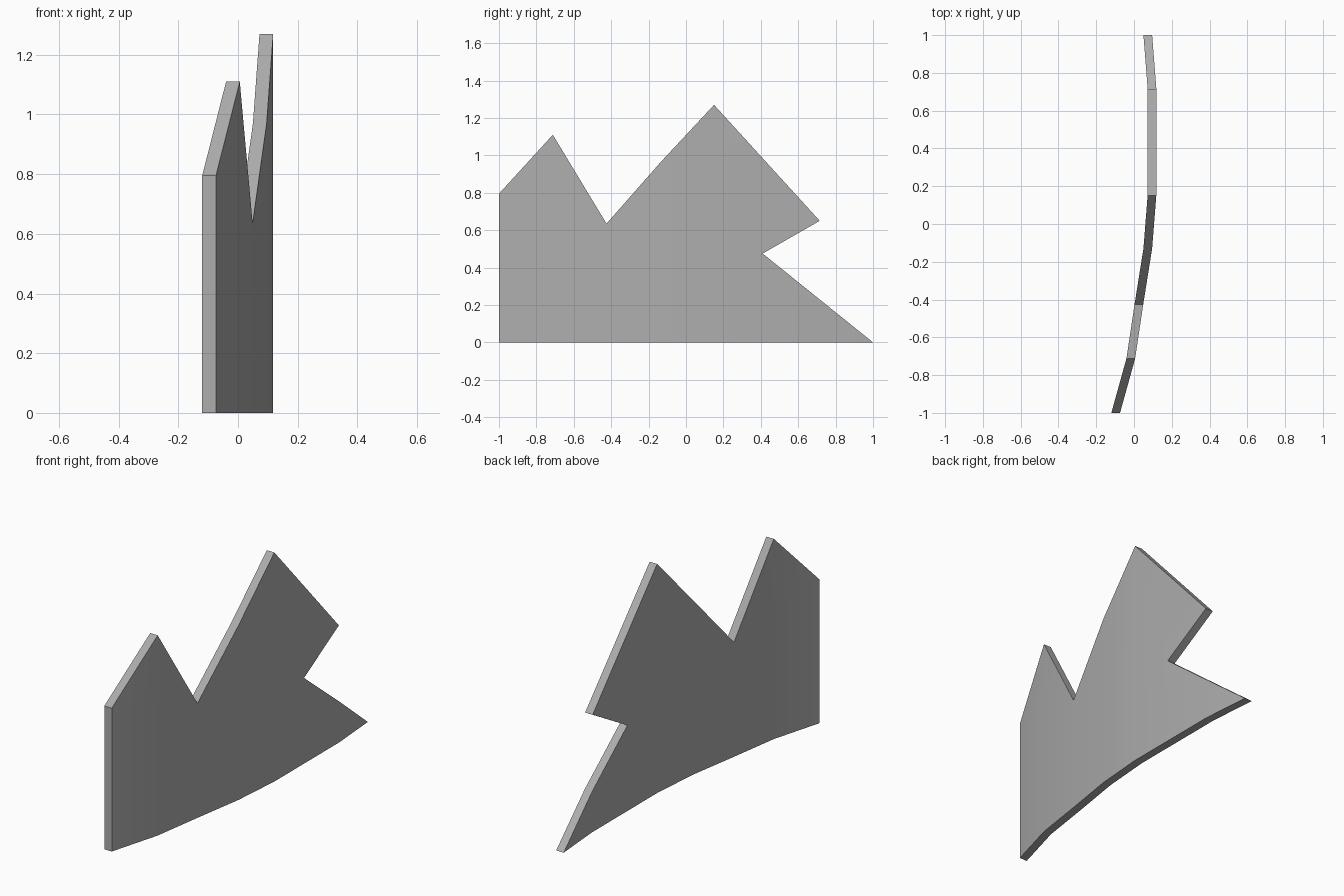
import bpy
import bmesh
import math

if "Cube" in bpy.data.objects:
    bpy.data.objects.remove(bpy.data.objects["Cube"], do_unlink=True)

# Jagged silhouette (y, z)
OUTLINE = [(-1, 0), (1, 0), (0.41, 0.475), (0.715, 0.65), (0.15, 1.27),
           (-0.13, 0.97), (-0.425, 0.635), (-0.712, 1.11), (-1, 0.795)]
# Bend of the plate seen from above (y, x of its -x face)
BEND = [(-1, -0.12), (-0.712, -0.04), (-0.425, 0.003), (-0.13, 0.05),
        (0.15, 0.072), (0.72, 0.072), (1, 0.05)]
THICKNESS = 0.046


def bend_x(y):
    for (y0, x0), (y1, x1) in zip(BEND, BEND[1:]):
        if y <= y1 + 1e-5:
            return x0 + (x1 - x0) * (y - y0) / (y1 - y0)
    return BEND[-1][1]


# Flat silhouette, cut at each bend line
bm = bmesh.new()
bm.faces.new([bm.verts.new((0, y, z)) for y, z in OUTLINE])
bm.normal_update()
bmesh.ops.triangulate(bm, faces=bm.faces[:], ngon_method="EAR_CLIP")
for y, _ in BEND[1:-1]:
    bmesh.ops.bisect_plane(bm, geom=bm.verts[:] + bm.edges[:] + bm.faces[:],
                           dist=1e-4, plane_co=(0, y, 0), plane_no=(0, 1, 0))

# Bend the sheet, then thicken it sideways
for v in bm.verts:
    v.co.x = bend_x(v.co.y)
ext = bmesh.ops.extrude_face_region(bm, geom=bm.faces[:], use_keep_orig=True)
bmesh.ops.translate(bm, vec=(THICKNESS, 0, 0),
                    verts=[g for g in ext["geom"] if isinstance(g, bmesh.types.BMVert)])
bmesh.ops.recalc_face_normals(bm, faces=bm.faces[:])

mesh = bpy.data.meshes.new("broken_curved_plate")
bm.to_mesh(mesh)
bm.free()
plate = bpy.data.objects.new("broken_curved_plate", mesh)
bpy.context.collection.objects.link(plate)

# Mid grey
COLOUR = (0.42, 0.42, 0.42, 1)
grey = bpy.data.materials.new("mid grey")
grey.use_nodes = True
grey.diffuse_color = COLOUR
grey.node_tree.nodes["Principled BSDF"].inputs["Base Color"].default_value = COLOUR
mesh.materials.append(grey)

# Soft bends, crisp rim
bpy.ops.object.select_all(action="DESELECT")
plate.select_set(True)
bpy.context.view_layer.objects.active = plate
bpy.ops.object.shade_smooth_by_angle(angle=math.radians(30))
